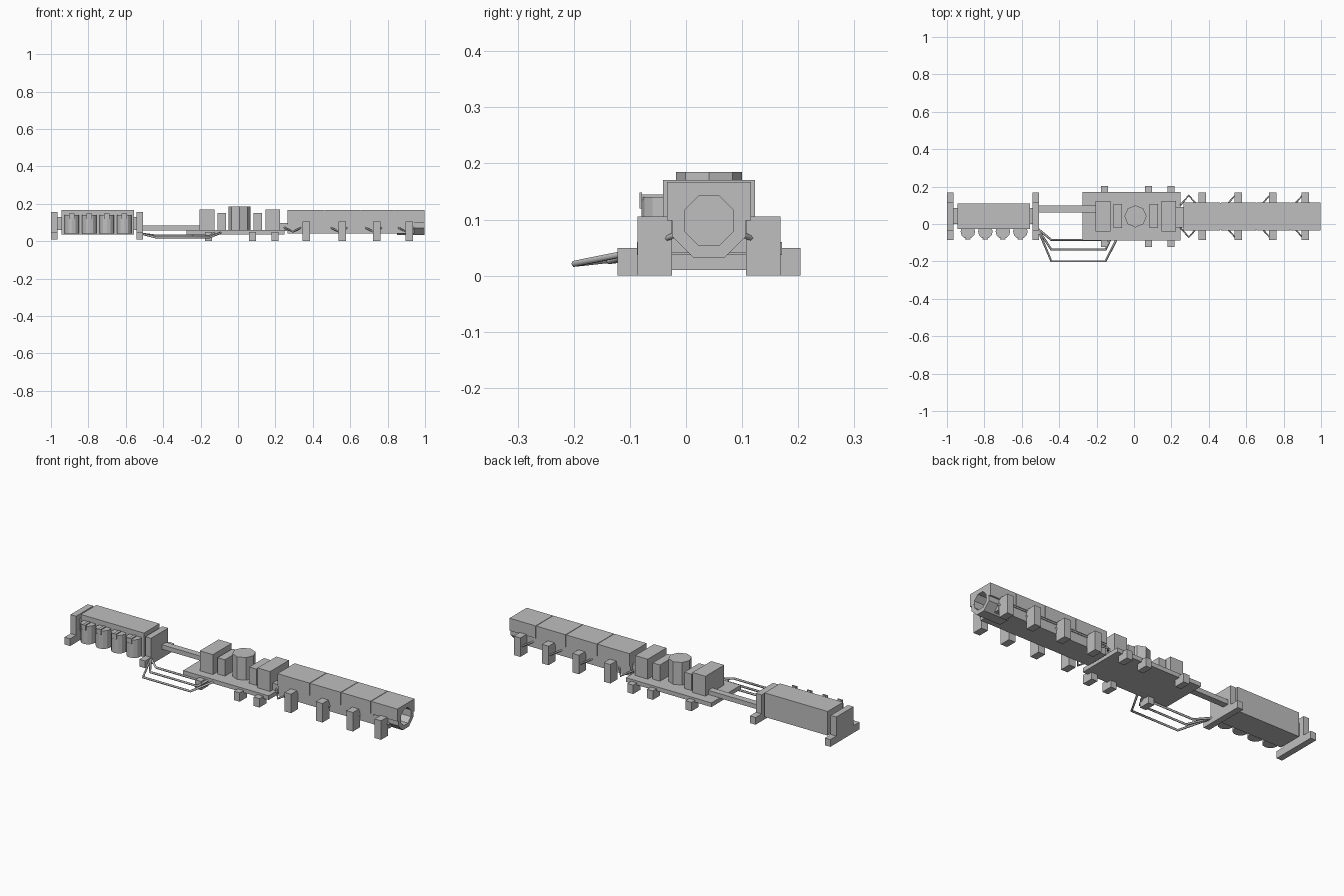
import bpy
import math

cube = bpy.data.objects.get("Cube")
if cube:
    bpy.data.objects.remove(cube, do_unlink=True)

grey = bpy.data.materials.new("plain grey")
grey.use_nodes = True
grey.diffuse_color = (0.52, 0.52, 0.52, 1)
grey.node_tree.nodes["Principled BSDF"].inputs["Base Color"].default_value = grey.diffuse_color

MID = 0.041  # y of the machine's centre line


def box(name, x, y, z):
    """Box from its (low, high) range on each axis."""
    bpy.ops.mesh.primitive_cube_add(size=1)
    ob = bpy.context.object
    ob.name = name
    for v in ob.data.vertices:
        v.co = [r[0] if c < 0 else r[1] for c, r in zip(v.co, (x, y, z))]
    ob.data.materials.append(grey)
    return ob


def both_sides(name, x, inner, outer, z):
    """Two boxes mirrored about the centre line."""
    box(name + "_left", x, (MID + inner, MID + outer), z)
    box(name + "_right", x, (MID - outer, MID - inner), z)


def cylinder(name, x, y, z, radius, sides):
    bpy.ops.mesh.primitive_cylinder_add(vertices=sides, radius=radius, depth=z[1] - z[0],
                                        location=(x, y, sum(z) / 2))
    bpy.context.object.name = name
    bpy.context.object.data.materials.append(grey)


def octagon_bar(name, x, apothem):
    """Octagonal bar along x with a flat on top."""
    bpy.ops.mesh.primitive_cylinder_add(
        vertices=8, radius=apothem / math.cos(math.pi / 8), depth=x[1] - x[0],
        location=(sum(x) / 2, MID, 0.098), rotation=(math.pi / 8, math.pi / 2, 0))
    ob = bpy.context.object
    # spin about the bar's own axis so that a flat faces up
    ob.rotation_euler = (0, math.pi / 2, 0)
    for v in ob.data.vertices:
        a = math.atan2(v.co.y, v.co.x) + math.pi / 8
        r = math.hypot(v.co.x, v.co.y)
        v.co.x, v.co.y = r * math.cos(a), r * math.sin(a)
    ob.name = name
    ob.data.materials.append(grey)
    return ob


def pipe(name, points, radius=0.006):
    curve = bpy.data.curves.new(name, "CURVE")
    curve.dimensions = "3D"
    curve.bevel_depth = radius
    curve.bevel_resolution = 1
    curve.use_fill_caps = True
    line = curve.splines.new("POLY")
    line.points.add(len(points) - 1)
    for p, co in zip(line.points, points):
        p.co = (*co, 1)
    curve.materials.append(grey)
    bpy.context.collection.objects.link(bpy.data.objects.new(name, curve))


# Long housing: segmented upper covers, lower beam and open octagonal mouth
joints = [0.265, 0.464, 0.655, 0.838, 0.998]
covers = [box(f"cover_{i}", (a, b - 0.003 * (i < 3)), (-0.034, 0.116), (0.098, 0.167))
          for i, (a, b) in enumerate(zip(joints, joints[1:]))]
box("cover_core", (0.265, 0.85), (-0.03, 0.112), (0.09, 0.163))
box("lower_beam", (0.265, 0.94), (-0.026, 0.108), (0.04, 0.1))
mouth = octagon_bar("mouth_tube", (0.85, 0.9975), 0.066)
bore = octagon_bar("bore_cutter", (0.86, 1.1), 0.044)
bore.hide_render = True
beam = bpy.data.objects["lower_beam"]
for part in (covers[-1], mouth, beam):
    cut = part.modifiers.new("bore", "BOOLEAN")
    cut.operation = "DIFFERENCE"
    cut.object = bore
    cut.solver = "EXACT"
    bpy.context.view_layer.objects.active = part
    bpy.ops.object.modifier_apply(modifier=cut.name)
bpy.data.objects.remove(bore, do_unlink=True)

# Housing legs with short bent pipes
for i, (x, bend) in enumerate([(0.365, 0.293), (0.557, 0.54), (0.743, 0.725), (0.915, 0.9)]):
    span = (x - 0.02, x + 0.02)
    both_sides(f"leg_upper_{i}", span, 0.066, 0.127, (0.052, 0.105))
    both_sides(f"leg_lower_{i}", span, 0.066, 0.127, (0, 0.052))
    for side in (-1, 1):
        pipe(f"leg_pipe_{i}_{side}", [(bend - 0.045, MID + side * 0.06, 0.073),
                                      (bend, MID + side * 0.112, 0.05),
                                      (bend + 0.045, MID + side * 0.06, 0.073)], 0.005)

# Platform with feet
box("platform", (-0.275, 0.248), (-0.087, 0.171), (0.037, 0.06))
for i, x in enumerate((-0.158, 0.078, 0.198)):
    both_sides(f"platform_foot_{i}", (x - 0.018, x + 0.018), 0.1, 0.163, (0, 0.049))

# Machinery on the platform
for end, x in (("rear", (-0.205, -0.125)), ("front", (0.148, 0.225))):
    box(f"{end}_block", x, (-0.041, 0.123), (0.055, 0.17))
for end, x in (("rear", (-0.11, -0.065)), ("front", (0.083, 0.128))):
    box(f"{end}_small_block", x, (-0.021, 0.108), (0.055, 0.15))
cylinder("central_drum", 0.008, MID, (0.055, 0.185), 0.059, 8)
box("coupling", (0.22, 0.27), (-0.018, 0.09), (0.055, 0.098))

# Shaft and three bent pipes to the tank end
box("shaft", (-0.52, -0.2), (0.062, 0.098), (0.058, 0.083))
for i, (y, end_x) in enumerate([(-0.085, -0.14), (-0.137, -0.125), (-0.199, -0.092)]):
    low = 0.031 - 0.005 * i
    pipe(f"side_pipe_{i}", [(-0.515, -0.025, 0.04), (-0.442, y, low),
                            (-0.152, y, low), (end_x, -0.08, 0.045)])

# Tank held between two upright frames
box("tank", (-0.943, -0.557), (-0.026, 0.11), (0.035, 0.168))
for end, x in (("rear", (-1, -0.966)), ("front", (-0.543, -0.508))):
    box(f"{end}_frame_post", x, (-0.034, 0.116), (0.04, 0.155))
    box(f"{end}_frame_base", x, (-0.086, 0.168), (0.01, 0.05))
    box(f"{end}_tank_link", (x[0], x[1] + 0.03) if end == "rear" else (x[0] - 0.03, x[1]),
        (0.0, 0.085), (0.06, 0.13))

# Row of bottles with valves on the tank's front side
for i in range(4):
    x = -0.888 + 0.0935 * i
    cylinder(f"bottle_{i}", x, -0.04, (0.04, 0.14), 0.039, 12)
    box(f"valve_stem_{i}", (x - 0.008, x + 0.008), (-0.079, -0.03), (0.135, 0.145))
    box(f"valve_plate_{i}", (x - 0.015, x + 0.015), (-0.083, -0.078), (0.12, 0.148))
